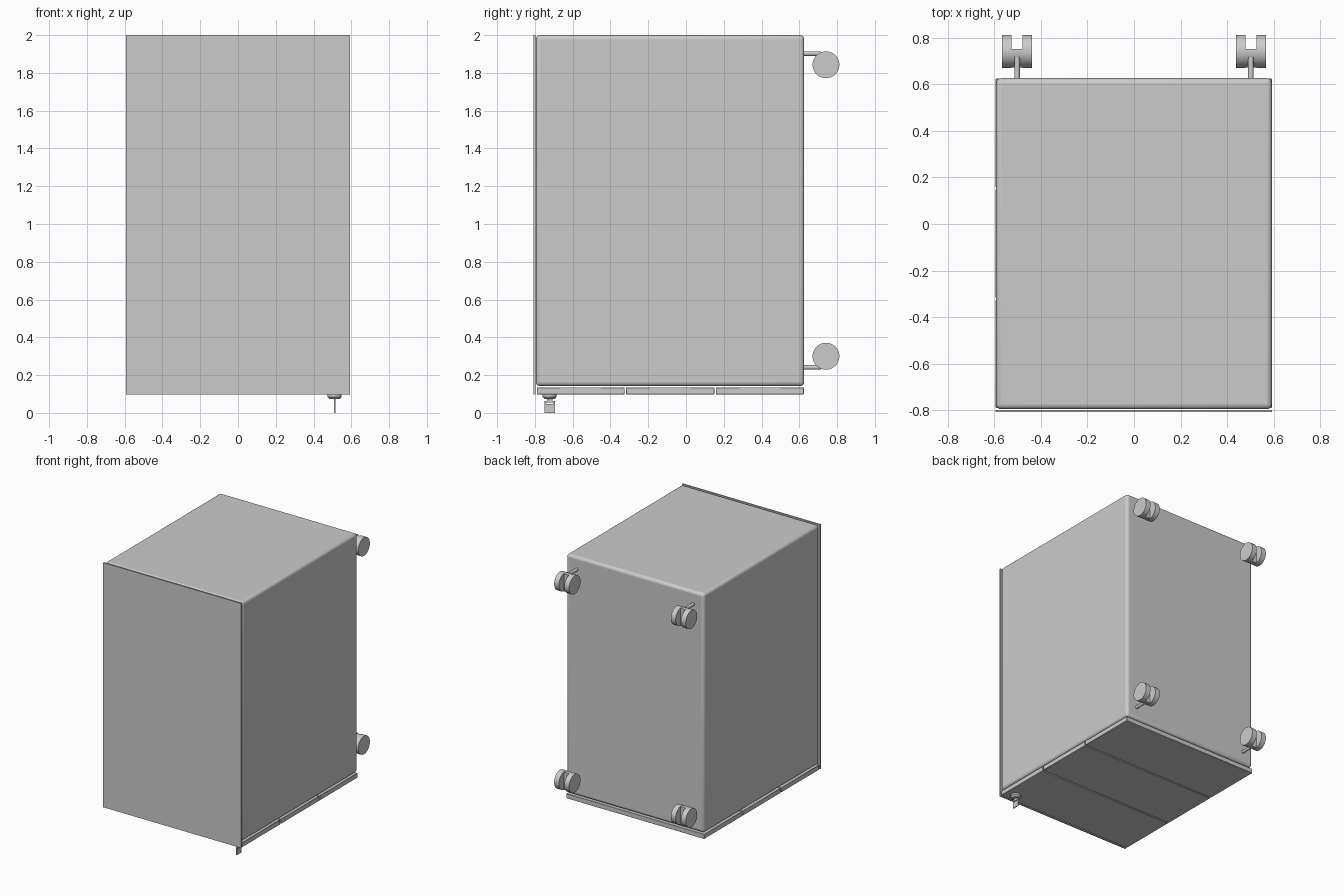
import bpy, bmesh, math
from mathutils import Matrix, Vector

if "Cube" in bpy.data.objects:
    bpy.data.objects.remove(bpy.data.objects["Cube"])


def add_object(name, bm, bevel=0.0, segments=1):
    bmesh.ops.recalc_face_normals(bm, faces=bm.faces)
    mesh = bpy.data.meshes.new(name)
    bm.to_mesh(mesh)
    bm.free()
    ob = bpy.data.objects.new(name, mesh)
    bpy.context.collection.objects.link(ob)
    if bevel:
        mod = ob.modifiers.new("Rounded edges", 'BEVEL')
        mod.width, mod.segments = bevel, segments
    bpy.ops.object.select_all(action='DESELECT')
    ob.select_set(True)
    bpy.context.view_layer.objects.active = ob
    bpy.ops.object.shade_smooth_by_angle(angle=math.radians(35))
    return ob


def box_into(bm, lo, hi):
    lo, hi = Vector(lo), Vector(hi)
    m = Matrix.Translation((lo + hi) / 2) @ Matrix.Diagonal((*(hi - lo), 1))
    bmesh.ops.create_cube(bm, size=1, matrix=m)


def box(name, lo, hi, bevel=0.0, segments=1):
    bm = bmesh.new()
    box_into(bm, lo, hi)
    return add_object(name, bm, bevel, segments)


def rod_into(bm, centre, length, r1, r2, axis, sides=32):
    rot = {'X': Matrix.Rotation(math.pi / 2, 4, 'Y'),
           'Y': Matrix.Rotation(math.pi / 2, 4, 'X'), 'Z': Matrix()}[axis]
    bmesh.ops.create_cone(bm, cap_ends=True, segments=sides, radius1=r1, radius2=r2,
                          depth=length, matrix=Matrix.Translation(centre) @ rot)


# Cabinet shell, lying on its drawer fronts
box("cabinet_body", (-0.592, -0.795, 0.142), (0.592, 0.626, 2.0), 0.022, 4)
box("top_panel", (-0.594, -0.808, 0.098), (0.592, -0.798, 2.0))

# Three drawer fronts underneath
for i, (y0, y1) in enumerate([(-0.79, -0.325), (-0.317, 0.15), (0.158, 0.624)]):
    box(f"drawer_front_{i + 1}", (-0.594, y0, 0.098), (0.592, y1, 0.135), 0.002)


# Twin-wheel casters on the back, stems toward the outer ends
def caster(name, x, z, side):
    y, r = 0.741, 0.071
    bm = bmesh.new()
    for s in (-1, 1):
        rod_into(bm, (x + s * 0.0435, y, z), 0.041, r, r, 'X', 40)
    # Housing between the wheels, cut off flat to leave the slot
    ring = []
    for k in range(40):
        a = k * math.tau / 40
        py, pz = math.cos(a) * r * 0.98, math.sin(a) * r * 0.98
        if py < 0.02:
            ring.append((py, pz))
    verts = [bm.verts.new((x - 0.023, y + p, z + q)) for p, q in ring]
    face = bm.faces.new(verts)
    ext = bmesh.ops.extrude_face_region(bm, geom=[face])
    bmesh.ops.translate(bm, vec=(0.046, 0, 0),
                        verts=[v for v in ext['geom'] if isinstance(v, bmesh.types.BMVert)])
    # Stem
    rod_into(bm, (x, 0.668, z + side * 0.059), 0.096, 0.012, 0.012, 'Y', 16)
    add_object(name, bm)


for x, h in ((-0.502, "left"), (0.502, "right")):
    caster(f"caster_upper_{h}", x, 1.843, 1)
    caster(f"caster_lower_{h}", x, 0.3, -1)

# Lock barrel under the first drawer
kx, ky = 0.512, -0.722
bm = bmesh.new()
rod_into(bm, (kx, ky, 0.092), 0.014, 0.037, 0.037, 'Z')
rod_into(bm, (kx, ky, 0.079), 0.012, 0.026, 0.037, 'Z')
add_object("lock_barrel", bm)

# Flat key with a slotted bow
bm = bmesh.new()
for y0, y1, z0, z1 in [(-0.014, 0.014, 0.06, 0.08), (-0.028, 0.028, 0.0, 0.046),
                       (-0.028, 0.028, 0.054, 0.062), (-0.028, -0.018, 0.046, 0.054),
                       (0.018, 0.028, 0.046, 0.054)]:
    box_into(bm, (kx - 0.003, ky + y0, z0), (kx + 0.003, ky + y1, z1))
add_object("key", bm)
